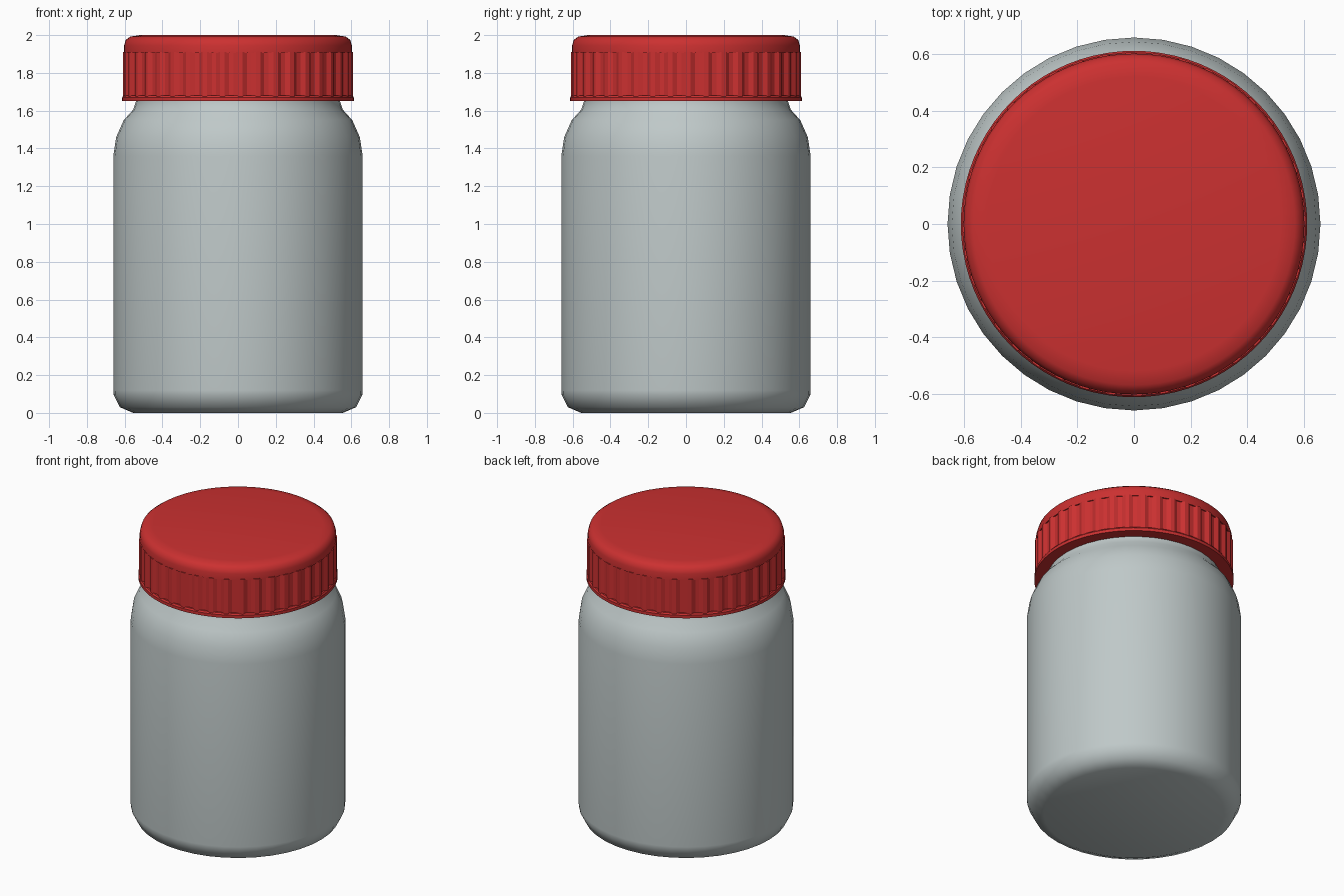
import bpy, bmesh
from math import cos, sin, pi, radians

cube = bpy.data.objects.get("Cube")
if cube:
    bpy.data.objects.remove(cube)


def make_material(name, color):
    mat = bpy.data.materials.new(name)
    mat.use_nodes = True
    mat.diffuse_color = (*color, 1)
    mat.node_tree.nodes["Principled BSDF"].inputs["Base Color"].default_value = (*color, 1)
    return mat


def lathe(name, profile, segments, mat, smooth_angle, ripple=None, cap_start=True, cap_end=True):
    """Revolve (radius, height) points; ripple(i) scales the radius at segment i."""
    bm = bmesh.new()
    rings = []
    for r, z in profile:
        ring = []
        for i in range(segments):
            a = 2 * pi * i / segments
            q = r - (ripple(i) if ripple else 0)
            ring.append(bm.verts.new((q * cos(a), q * sin(a), z)))
        rings.append(ring)
    for low, high in zip(rings, rings[1:]):
        for i in range(segments):
            j = (i + 1) % segments
            bm.faces.new((low[i], low[j], high[j], high[i]))
    if cap_start:
        bm.faces.new(rings[0][::-1])
    if cap_end:
        bm.faces.new(rings[-1])
    bmesh.ops.recalc_face_normals(bm, faces=bm.faces)
    mesh = bpy.data.meshes.new(name)
    bm.to_mesh(mesh)
    bm.free()
    mesh.materials.append(mat)
    obj = bpy.data.objects.new(name, mesh)
    bpy.context.collection.objects.link(obj)
    bpy.ops.object.select_all(action='DESELECT')
    obj.select_set(True)
    bpy.context.view_layer.objects.active = obj
    if smooth_angle:
        bpy.ops.object.shade_smooth_by_angle(angle=radians(smooth_angle))
    return obj


grey = make_material("pale grey plastic", (0.52, 0.58, 0.58))
red = make_material("red plastic", (0.6, 0.03, 0.03))

# Jar body with rounded base, shoulder and neck
lathe("jar_body", [(0.555, 0), (0.625, 0.03), (0.658, 0.095), (0.66, 0.12), (0.66, 1.36),
                   (0.645, 1.46), (0.605, 1.55), (0.555, 1.605), (0.54, 1.65), (0.54, 1.7)],
      40, grey, 50)

# Flange at the bottom of the lid
lathe("lid_flange", [(0.613, 1.65), (0.613, 1.67), (0.606, 1.68)], 80, red, 30)

# Ribbed grip: two raised, two recessed points per rib
lathe("lid_grip", [(0.609, 1.675), (0.609, 1.91)], 160, red, 0,
      ripple=lambda i: 0.014 if i % 4 > 1 else 0)

# Rounded lid top
lathe("lid_top", [(0.603, 1.905), (0.603, 1.945), (0.594, 1.975), (0.57, 1.992), (0.52, 2.0)],
      80, red, 50)
